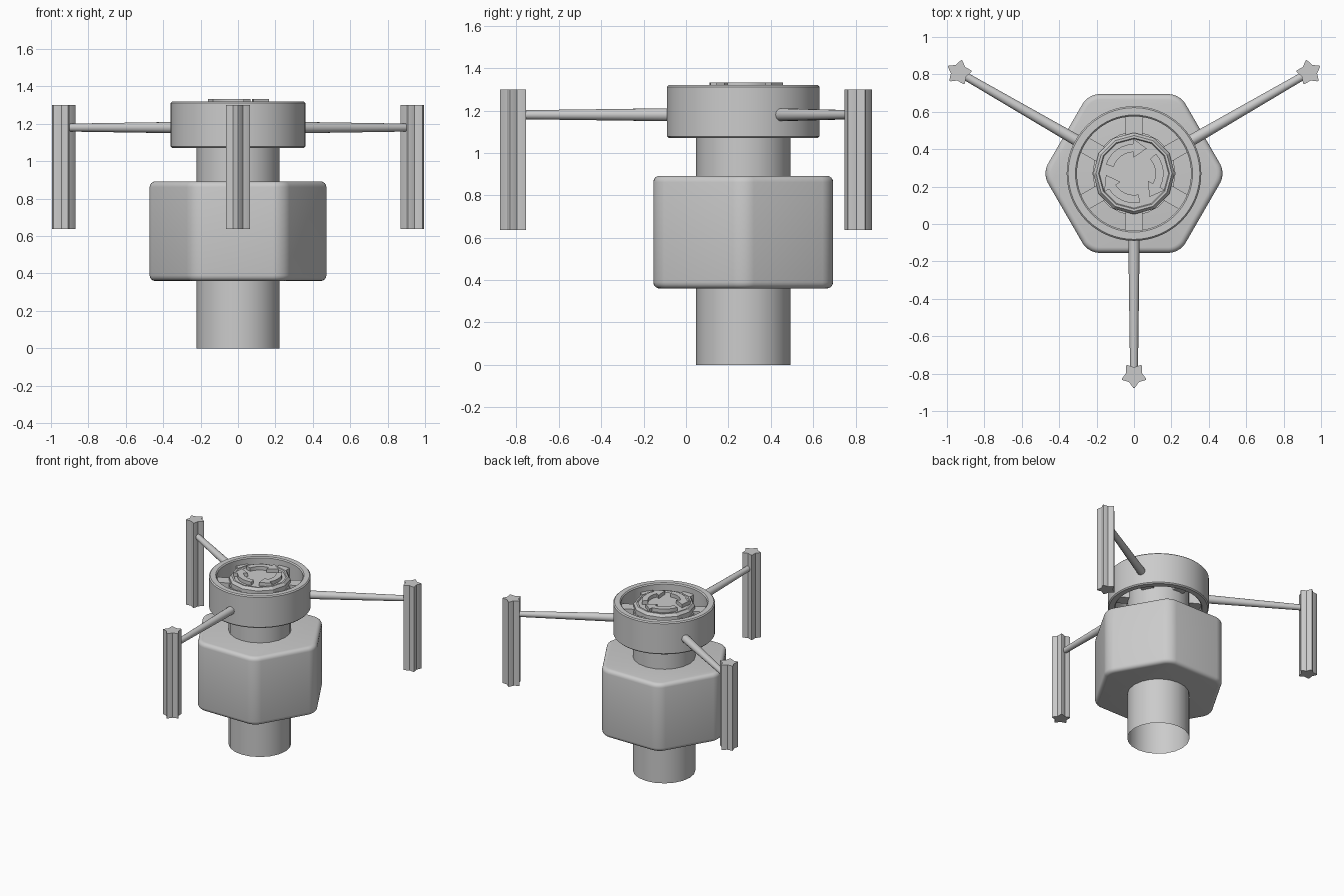
import bpy, bmesh
from math import sin, cos, pi, radians
from mathutils import Matrix, Vector

if "Cube" in bpy.data.objects:
    bpy.data.objects.remove(bpy.data.objects["Cube"])

CY = 0.27  # the main axis stands at x=0, y=CY
AXIS = Matrix.Translation((0, CY, 0))
grey = bpy.data.materials.new("plain grey")
grey.diffuse_color = (0.6, 0.6, 0.6, 1)
grey.use_nodes = True
grey.node_tree.nodes["Principled BSDF"].inputs["Base Color"].default_value = grey.diffuse_color


def finish(name, bm, angle=30):
    bmesh.ops.recalc_face_normals(bm, faces=bm.faces[:])
    bm.transform(AXIS)
    me = bpy.data.meshes.new(name)
    bm.to_mesh(me)
    bm.free()
    me.materials.append(grey)
    ob = bpy.data.objects.new(name, me)
    bpy.context.collection.objects.link(ob)
    bpy.ops.object.select_all(action='DESELECT')
    ob.select_set(True)
    bpy.context.view_layer.objects.active = ob
    bpy.ops.object.shade_smooth_by_angle(angle=radians(angle))
    return ob


def prism(bm, pts, z0, z1):
    """Extrude a 2D outline from z0 to z1."""
    face = bm.faces.new([bm.verts.new((x, y, z0)) for x, y in pts])
    ext = bmesh.ops.extrude_face_region(bm, geom=[face])['geom']
    vs = [v for v in ext if isinstance(v, bmesh.types.BMVert)]
    bmesh.ops.translate(bm, verts=vs, vec=(0, 0, z1 - z0))


def lathe(name, profile, n, closed=False, angle=30):
    """Turn an (r, z) profile around the main axis."""
    bm = bmesh.new()
    rings = [[bm.verts.new((r * cos(2 * pi * i / n), r * sin(2 * pi * i / n), z))
              for i in range(n)] for r, z in profile]
    pairs = list(zip(rings, rings[1:])) + ([(rings[-1], rings[0])] if closed else [])
    for a, b in pairs:
        for i in range(n):
            j = (i + 1) % n
            bm.faces.new((a[i], a[j], b[j], b[i]))
    if not closed:
        bm.faces.new(rings[-1])
    return finish(name, bm, angle)


def polar(r, deg):
    return (r * cos(radians(deg)), r * sin(radians(deg)))


# stem: open at the bottom, runs up into the ring
lathe("stem", [(0.222, 0), (0.222, 1.26)], 20, angle=40)

# hexagonal body with rounded edges
bm = bmesh.new()
prism(bm, [polar(0.49, 60 * i) for i in range(6)], 0.36, 0.892)
upright = [e for e in bm.edges if abs(e.verts[0].co.z - e.verts[1].co.z) > 0.1]
bmesh.ops.bevel(bm, geom=upright, offset=0.058, segments=5, profile=0.5, affect='EDGES')
rims = [e for e in bm.edges if abs(e.verts[0].co.z - e.verts[1].co.z) < 0.01]
bmesh.ops.bevel(bm, geom=rims, offset=0.03, segments=4, profile=0.5, affect='EDGES')
finish("hex_body", bm)

# outer ring
b = 0.008
lathe("ring", [(0.36 - b, 1.07), (0.36, 1.07 + b), (0.36, 1.32 - b), (0.36 - b, 1.32),
               (0.305 + b, 1.32), (0.305, 1.32 - b), (0.305, 1.07 + b), (0.305 + b, 1.07)],
      64, closed=True)

# hub cap with a recessed top disc
lathe("hub_cap", [(0.218, 1.24), (0.218, 1.295), (0.203, 1.315),
                  (0.19, 1.315), (0.185, 1.305)], 12, angle=20)

# six spokes between hub and ring
bm = bmesh.new()
for i in range(6):
    m = Matrix.Rotation(radians(30 + 60 * i), 4, 'Z') @ Matrix.Translation((0.26, 0, 1.19))
    bmesh.ops.create_cube(bm, size=1, matrix=m @ Matrix.Diagonal((0.12, 0.09, 0.16, 1)))
finish("spokes", bm)

# three raised clockwise arrows on the hub
bm = bmesh.new()
for i in range(3):
    a = 120 * i
    tail, neck, tip = 162 + a, 92 + a, 63 + a
    steps = [tail + (neck - tail) * k / 6 for k in range(7)]
    pts = [polar(0.158, d) for d in steps] + [polar(0.188, neck), polar(0.15, tip),
           polar(0.085, neck)] + [polar(0.115, d) for d in reversed(steps)]
    prism(bm, pts, 1.295, 1.333)
finish("arrows", bm)

# three tapered arms carrying star-section pillars
for name, deg in (("front", -90), ("right", 30), ("left", 150)):
    turn = Matrix.Rotation(radians(deg), 4, 'Z')
    bm = bmesh.new()
    bmesh.ops.create_cone(bm, cap_ends=True, segments=16, radius1=0.031, radius2=0.021,
                          depth=0.74, matrix=turn @ Matrix.Translation((0.69, 0, 1.18))
                          @ Matrix.Rotation(pi / 2, 4, 'Y'))
    finish(name + "_arm", bm, 40)
    bm = bmesh.new()
    prism(bm, [polar(0.072 if k % 2 == 0 else 0.044, 36 * k) for k in range(10)], 0.637, 1.3)
    up = [e for e in bm.edges if abs(e.verts[0].co.z - e.verts[1].co.z) > 0.1
          and e.verts[0].co.xy.length > 0.06]
    bmesh.ops.bevel(bm, geom=up, offset=0.008, segments=2, profile=0.5, affect='EDGES')
    bm.transform(turn @ Matrix.Translation((1.08, 0, 0)))
    finish(name + "_star_pillar", bm)
